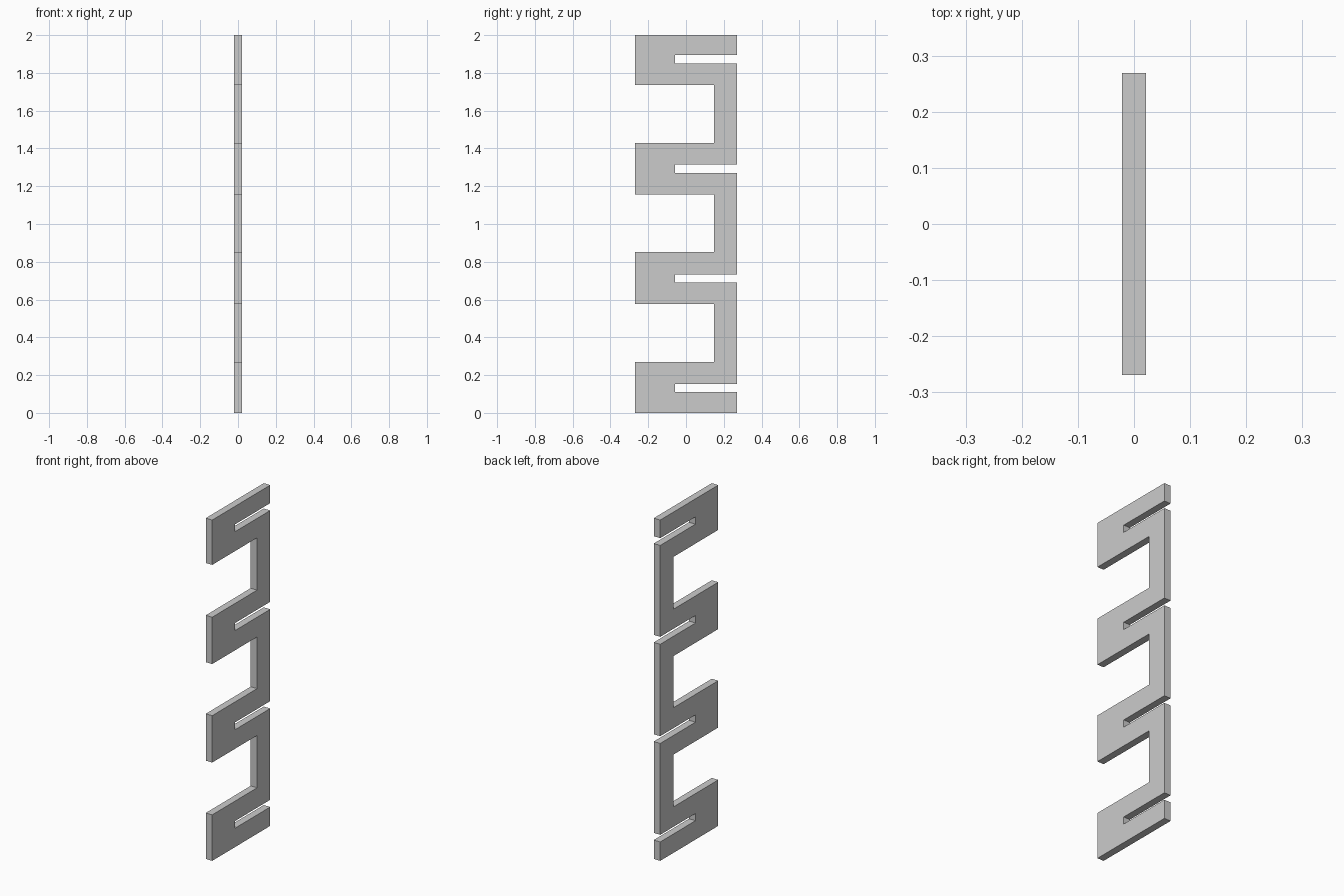
import bpy
import bmesh

cube = bpy.data.objects.get("Cube")
if cube:
    bpy.data.objects.remove(cube, do_unlink=True)

FRONT, BACK = -0.269, 0.269      # outer edges along y
SLOT_END, SPINE = -0.058, 0.147  # depth of narrow slots and wide notches
THICK = 0.042

# Heights of each tooth: bottom, slot bottom, slot top, top
teeth = [
    (0.0, 0.111, 0.153, 0.27),
    (0.577, 0.689, 0.732, 0.852),
    (1.155, 1.271, 1.315, 1.43),
    (1.737, 1.851, 1.894, 2.0),
]

# Back edge going up, cut by the narrow slots
outline = [(BACK, 0.0)]
for _, low, high, _ in teeth:
    outline += [(BACK, low), (SLOT_END, low), (SLOT_END, high), (BACK, high)]
outline.append((BACK, 2.0))

# Front edge going down, cut by the wide notches between teeth
for bottom, _, _, top in reversed(teeth):
    if top < 2.0:
        outline.append((SPINE, top))
    outline += [(FRONT, top), (FRONT, bottom)]
    if bottom > 0.0:
        outline.append((SPINE, bottom))

# Flat plate extruded from the outline
bm = bmesh.new()
face = bm.faces.new([bm.verts.new((-THICK / 2, y, z)) for y, z in outline])
result = bmesh.ops.extrude_face_region(bm, geom=[face])
moved = [v for v in result["geom"] if isinstance(v, bmesh.types.BMVert)]
bmesh.ops.translate(bm, verts=moved, vec=(THICK, 0, 0))
if not face.is_valid or len(bm.faces) < len(outline) + 2:
    bm.faces.new([v for v in bm.verts if v not in moved])
bmesh.ops.recalc_face_normals(bm, faces=bm.faces)
mesh = bpy.data.meshes.new("meander_strip")
bm.to_mesh(mesh)
bm.free()

strip = bpy.data.objects.new("meander_strip", mesh)
bpy.context.collection.objects.link(strip)

# Plain grey
grey = bpy.data.materials.new("plain_grey")
grey.use_nodes = True
colour = (0.6, 0.6, 0.6, 1.0)
grey.diffuse_color = colour
grey.node_tree.nodes["Principled BSDF"].inputs["Base Color"].default_value = colour
mesh.materials.append(grey)
